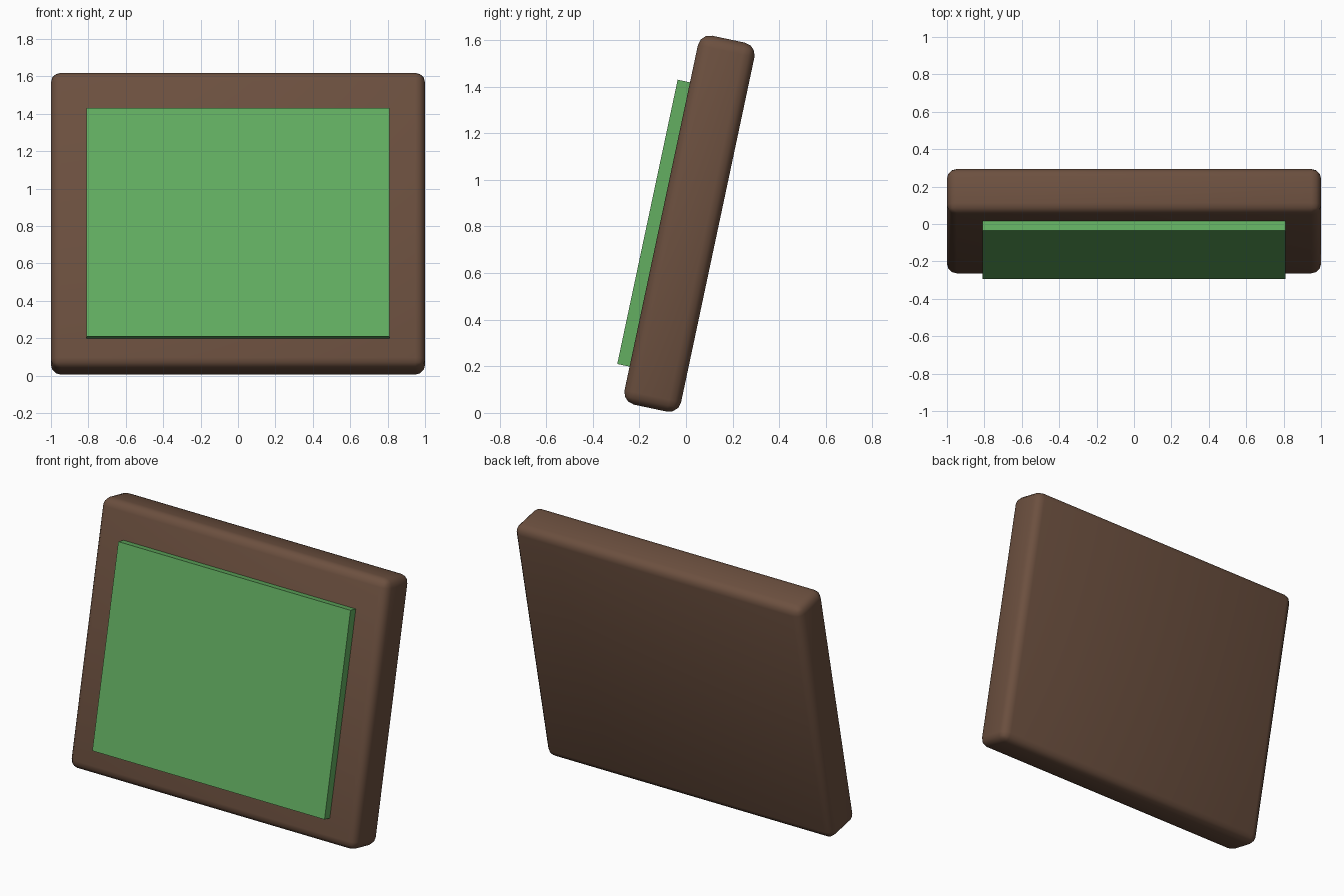
import bpy
from math import radians
from mathutils import Matrix, Vector

cube = bpy.data.objects.get("Cube")
if cube:
    bpy.data.objects.remove(cube, do_unlink=True)

# Shared leaning frame: the whole board tips back around its centre
LEAN = Matrix.Translation((0, 0.015, 0.812)) @ Matrix.Rotation(radians(-12), 4, 'X')


def material(name, rgb):
    mat = bpy.data.materials.new(name)
    mat.use_nodes = True
    color = (*rgb, 1)
    mat.diffuse_color = color
    mat.node_tree.nodes["Principled BSDF"].inputs["Base Color"].default_value = color
    return mat


def leaning_box(name, size, centre, mat):
    bpy.ops.mesh.primitive_cube_add(size=1)
    obj = bpy.context.object
    obj.name = name
    obj.data.transform(Matrix.Translation(centre) @ Matrix.Diagonal(Vector((*size, 1))))
    obj.matrix_world = LEAN
    obj.data.materials.append(mat)
    return obj


brown = material("brown wood", (0.15, 0.08, 0.05))
green = material("green panel", (0.125, 0.43, 0.12))

# Thick frame slab with softly rounded edges
frame = leaning_box("frame", (2, 0.248, 1.618), (0, 0, 0), brown)
bevel = frame.modifiers.new("rounded edges", 'BEVEL')
bevel.width = 0.052
bevel.segments = 3
bpy.ops.object.modifier_apply(modifier=bevel.name)
bpy.ops.object.shade_smooth_by_angle(angle=radians(40))

# Flat panel standing proud of the front face
leaning_box("front_panel", (1.62, 0.07, 1.247), (0, -0.143, -0.03), green)
